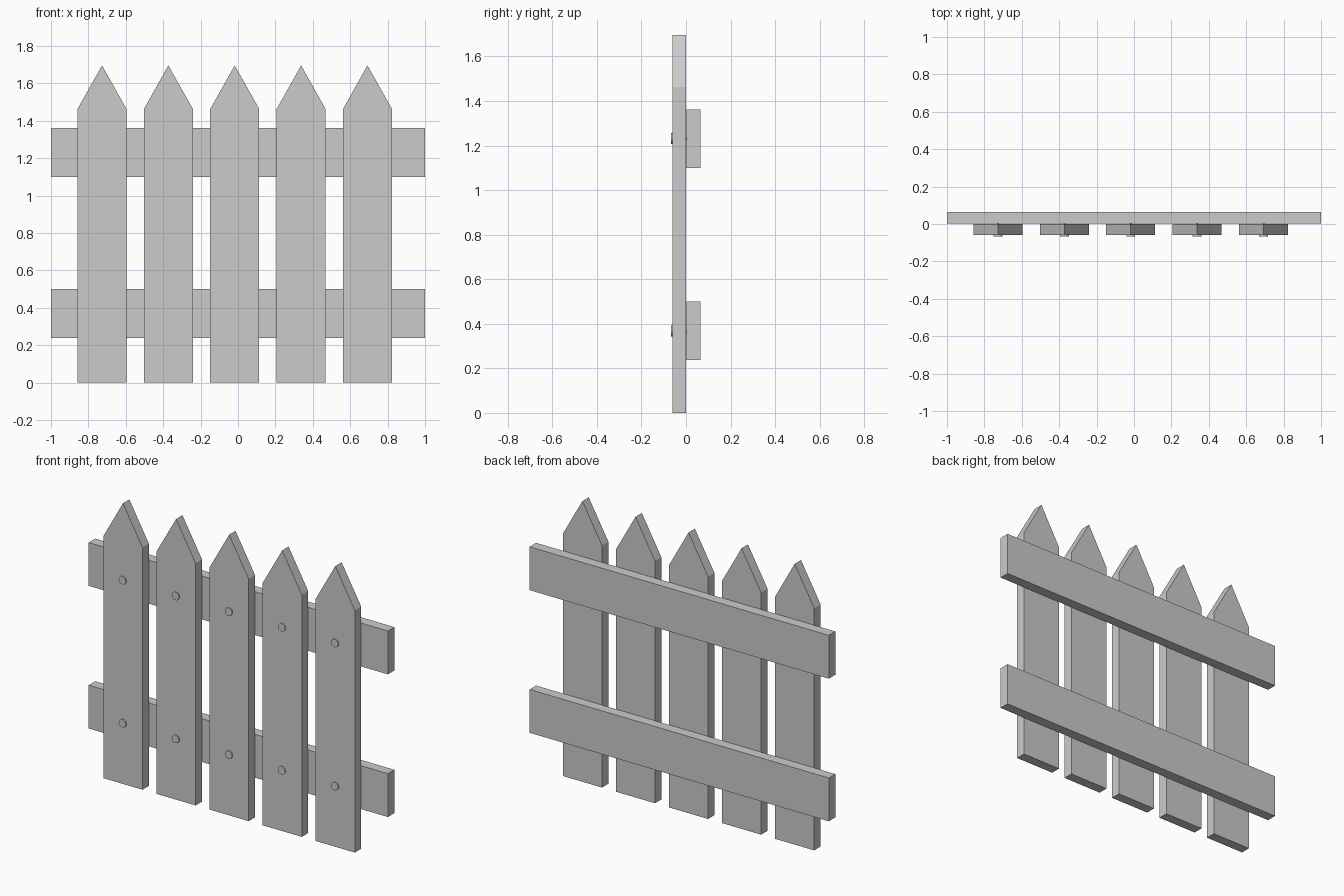
import bpy, bmesh
from math import pi
from mathutils import Matrix

if "Cube" in bpy.data.objects:
    bpy.data.objects.remove(bpy.data.objects["Cube"])


def prism(name, profile, y0, y1):
    """Extrude an x-z outline from y0 to y1."""
    bm = bmesh.new()
    face = bm.faces.new([bm.verts.new((x, y0, z)) for x, z in profile])
    ext = bmesh.ops.extrude_face_region(bm, geom=[face])
    verts = [g for g in ext["geom"] if isinstance(g, bmesh.types.BMVert)]
    bmesh.ops.translate(bm, verts=verts, vec=(0, y1 - y0, 0))
    bmesh.ops.recalc_face_normals(bm, faces=bm.faces)
    return finish(name, bm)


def finish(name, bm):
    mesh = bpy.data.meshes.new(name)
    bm.to_mesh(mesh)
    bm.free()
    obj = bpy.data.objects.new(name, mesh)
    bpy.context.collection.objects.link(obj)
    return obj


def nail(name, x, z):
    """Round head standing proud of the picket, with a thin shaft inside."""
    bm = bmesh.new()
    for radius, y0, y1 in ((0.024, -0.067, -0.055), (0.006, -0.057, 0.002)):
        place = Matrix.Translation((x, (y0 + y1) / 2, z)) @ Matrix.Rotation(pi / 2, 4, 'X')
        bmesh.ops.create_cone(bm, cap_ends=True, segments=16, radius1=radius,
                              radius2=radius, depth=y1 - y0, matrix=place)
    obj = finish(name, bm)
    bpy.ops.object.select_all(action='DESELECT')
    obj.select_set(True)
    bpy.context.view_layer.objects.active = obj
    bpy.ops.object.shade_smooth_by_angle()


# Horizontal rails behind the pickets
for label, z0, z1 in (("lower", 0.238, 0.5), ("upper", 1.1, 1.362)):
    prism(label + "_rail", [(-1, z0), (1, z0), (1, z1), (-1, z1)], 0.003, 0.065)

# Pointed pickets, each with two nails
half = 0.131
for i in range(5):
    x = -0.727 + i * 0.3548
    prism(f"picket_{i + 1}", [(x - half, 0), (x + half, 0), (x + half, 1.463),
                              (x, 1.696), (x - half, 1.463)], -0.06, 0.001)
    for label, z in (("lower", 0.368), ("upper", 1.232)):
        nail(f"{label}_nail_{i + 1}", x, z)
